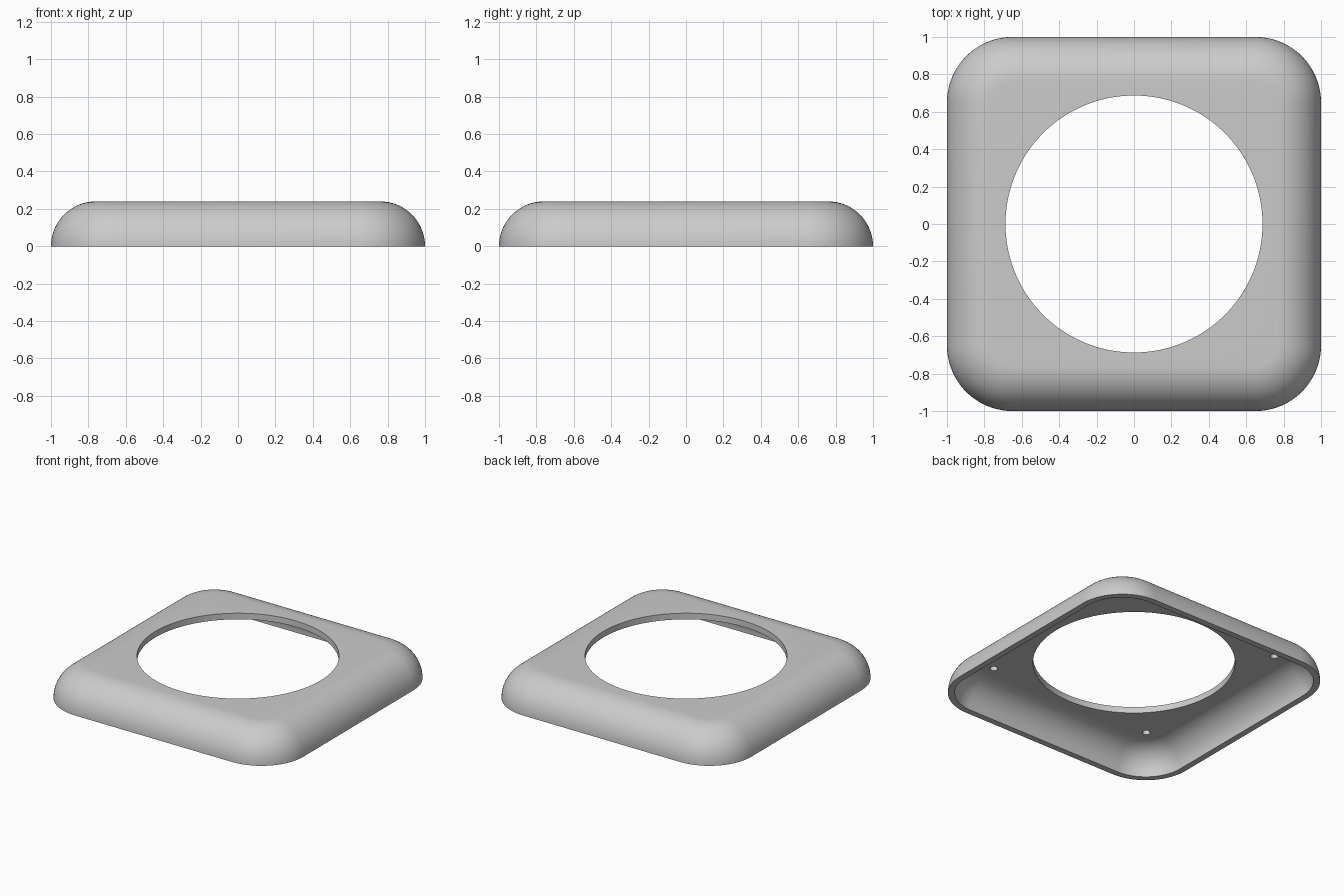
import bpy
import bmesh
from math import sin, cos, pi, radians

if "Cube" in bpy.data.objects:
    bpy.data.objects.remove(bpy.data.objects["Cube"])

HEIGHT = 0.24      # also the radius of the rounded outer edge
WALL = 0.046
CORNER = 0.35      # corner radius seen from above
HOLE = 0.687
SCREW = 0.677
ARC = 20

grey = bpy.data.materials.new("light grey")
grey.use_nodes = True
colour = (0.6, 0.6, 0.6, 1)
grey.diffuse_color = colour
grey.node_tree.nodes["Principled BSDF"].inputs["Base Color"].default_value = colour


def ring(bm, inset, z):
    """Rounded square outline, inset from the full footprint."""
    r, c = CORNER - inset, 1 - CORNER
    verts = []
    for q in range(4):
        mid = pi / 4 + q * pi / 2
        cx = c if cos(mid) > 0 else -c
        cy = c if sin(mid) > 0 else -c
        for i in range(ARC + 1):
            a = q * pi / 2 + i / ARC * pi / 2
            verts.append(bm.verts.new((cx + r * cos(a), cy + r * sin(a), z)))
    return verts


def cylinder(x, y, z, radius, depth, sides):
    bpy.ops.mesh.primitive_cylinder_add(vertices=sides, radius=radius, depth=depth,
                                        location=(x, y, z))
    return bpy.context.object


# Hollow shell: inner quarter round down, rim, outer quarter round up
angles = [i / ARC * pi / 2 for i in range(ARC + 1)]
inner_r = HEIGHT - WALL
profile = [(HEIGHT - inner_r * cos(a), inner_r * sin(a)) for a in reversed(angles)]
profile += [(HEIGHT - HEIGHT * cos(a), HEIGHT * sin(a)) for a in angles]

bm = bmesh.new()
rings = [ring(bm, inset, z) for inset, z in profile]
for low, high in zip(rings, rings[1:]):
    for i in range(len(low)):
        j = (i + 1) % len(low)
        bm.faces.new((low[i], low[j], high[j], high[i]))
bm.faces.new(rings[0])
bm.faces.new(rings[-1])
bmesh.ops.recalc_face_normals(bm, faces=bm.faces)
mesh = bpy.data.meshes.new("cover_shell")
bm.to_mesh(mesh)
bm.free()
mesh.materials.append(grey)
shell = bpy.data.objects.new("cover_shell", mesh)
bpy.context.collection.objects.link(shell)

# Round opening and four blind screw holes on the underside
cutters = [cylinder(0, 0, HEIGHT, HOLE, 0.4, 128)]
for sx in (-1, 1):
    for sy in (-1, 1):
        cutters.append(cylinder(sx * SCREW, sy * SCREW, inner_r, 0.027, 0.06, 24))

for cutter in cutters:
    bpy.ops.object.select_all(action='DESELECT')
    shell.select_set(True)
    bpy.context.view_layer.objects.active = shell
    cut = shell.modifiers.new("cut", 'BOOLEAN')
    cut.operation = 'DIFFERENCE'
    cut.solver = 'EXACT'
    cut.object = cutter
    bpy.ops.object.modifier_apply(modifier=cut.name)
    bpy.data.objects.remove(cutter)

shell.select_set(True)
bpy.ops.object.shade_smooth_by_angle(angle=radians(30))
